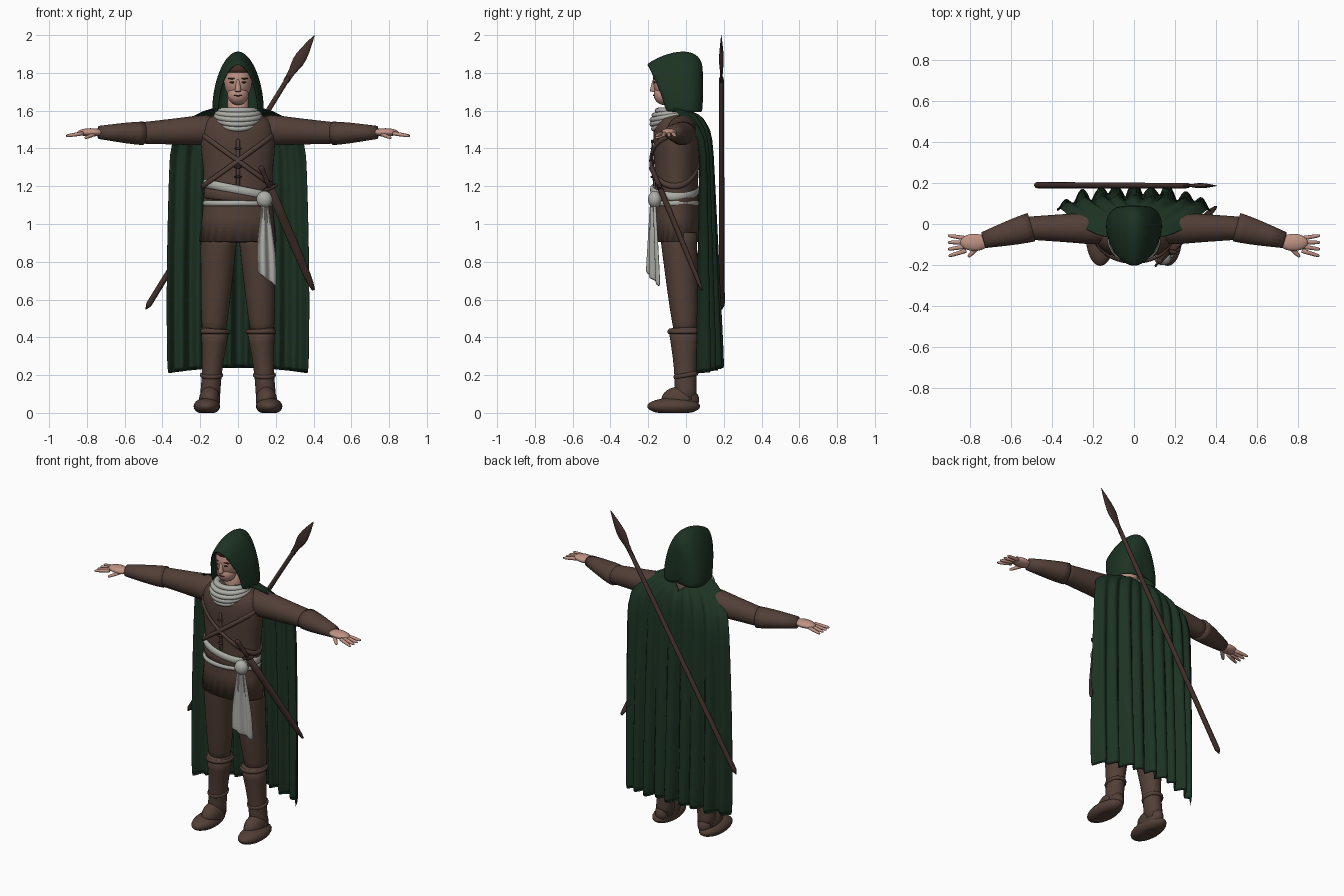
import bpy, bmesh, math
from math import sin, cos, pi, tau
from mathutils import Vector

if "Cube" in bpy.data.objects:
    bpy.data.objects.remove(bpy.data.objects["Cube"])


def material(name, red, green, blue):
    mat = bpy.data.materials.new(name)
    mat.use_nodes = True
    mat.diffuse_color = (red, green, blue, 1)
    shader = mat.node_tree.nodes["Principled BSDF"]
    shader.inputs["Base Color"].default_value = mat.diffuse_color
    shader.inputs["Roughness"].default_value = .8
    return mat


LEATHER = material("brown leather", .085, .05, .038)
GREEN = material("dark green wool", .012, .033, .017)
LINEN = material("grey linen", .42, .42, .39)
SKIN = material("skin", .52, .29, .23)
WOOD = material("dark wood", .055, .03, .025)
HAIR = material("dark hair", .06, .025, .018)


def finish(name, bm, mat, levels=1, thickness=0):
    bmesh.ops.recalc_face_normals(bm, faces=bm.faces[:])
    mesh = bpy.data.meshes.new(name)
    bm.to_mesh(mesh)
    bm.free()
    mesh.materials.append(mat)
    mesh.shade_smooth()
    part = bpy.data.objects.new(name, mesh)
    bpy.context.collection.objects.link(part)
    if thickness:
        part.modifiers.new("Thickness", "SOLIDIFY").thickness = thickness
    if levels:
        smooth = part.modifiers.new("Smooth", "SUBSURF")
        smooth.levels = smooth.render_levels = levels


def bridge(bm, rows, closed=True):
    for low, high in zip(rows, rows[1:]):
        count = len(low)
        for i in range(count if closed else count - 1):
            k = (i + 1) % count
            bm.faces.new((low[i], low[k], high[k], high[i]))


def rod(name, start, end, stops, mat, flat=1.0, side=1, sides=16):
    """Straight lofted part; stops are (fraction, radius), flat scales its depth."""
    start, end = Vector(start), Vector(end)
    axis = (end - start).normalized()
    across = Vector((0, 1, 0)).cross(axis).normalized()
    depth = axis.cross(across) * flat
    bm = bmesh.new()
    rows = []
    for fraction, radius in stops:
        row = []
        for i in range(sides):
            angle = tau * i / sides
            point = start.lerp(end, fraction) + radius * (across * cos(angle) + depth * sin(angle))
            point.x *= side
            row.append(bm.verts.new(point))
        rows.append(row)
    bridge(bm, rows)
    crease = bm.edges.layers.float.new("crease_edge")
    for ring in (rows[0], rows[-1]):
        for edge in bm.faces.new(ring).edges:
            edge[crease] = .9
    finish(name, bm, mat)


def ball(name, centre, radii, mat, side=1):
    """Ellipsoid, flattened where it meets the ground."""
    bm = bmesh.new()
    bmesh.ops.create_uvsphere(bm, u_segments=24, v_segments=16, radius=1)
    for vert in bm.verts:
        x, y, z = (c + r * p for c, r, p in zip(centre, radii, vert.co))
        vert.co = (x * side, y, max(z, 0))
    finish(name, bm, mat, levels=0)


def hoop(name, width, centre, mat, thick, height, ratio=.68, drop=0, tilt=0):
    """Band around the body, dropping at the front or tilting sideways."""
    bm = bmesh.new()
    rows = []
    steps = 40
    for i in range(steps):
        angle = tau * i / steps
        out = Vector((sin(angle), -cos(angle), 0))
        middle = Vector(centre) + width * Vector((out.x, out.y * ratio, -tilt * out.x))
        middle.z += drop * out.y
        row = []
        for k in range(8):
            turn = tau * k / 8
            rise = Vector((0, 0, height * sin(turn)))
            row.append(bm.verts.new(middle + out * thick * cos(turn) + rise))
        rows.append(row)
    bridge(bm, rows + rows[:1])
    finish(name, bm, mat, levels=0)


def cloth(name, shape, columns, rows, mat, thickness, close_end=False):
    """Sheet whose points come from shape(across, along), both running from zero to one."""
    bm = bmesh.new()
    grid = [[bm.verts.new(shape(i / columns, j / rows)) for i in range(columns + 1)]
            for j in range(rows + 1)]
    bridge(bm, grid, closed=False)
    if close_end:
        bm.faces.new(grid[-1])
    finish(name, bm, mat, thickness=thickness)


# Tunic with flared skirt, placket and toggles
rod("tunic", (0, -.05, .9), (0, -.05, 1.6),
    ((0, .21), (.4, .17), (.7, .2), (.85, .2), (.95, .17), (1, .07)), LEATHER, flat=.63, sides=24)
rod("tunic_placket", (0, -.17, 1.2), (0, -.18, 1.45), ((0, .01), (1, .01)), LEATHER, flat=.5)
for i in range(4):
    ball("toggle", (0, -.18, 1.25 + .05 * i), (.02, .008, .006), WOOD)

# Limbs and paired features, built once per side
for label, side in (("left", 1), ("right", -1)):
    rod(label + "_leg", (.13, 0, .4), (.1, -.04, .95),
        ((0, .06), (.3, .078), (.5, .084), (.8, .095), (1, .1)), LEATHER, side=side)
    rod(label + "_boot_shaft", (.15, 0, .06), (.12, -.01, .45),
        ((0, .055), (.3, .052), (.6, .058), (1, .078)), LEATHER, flat=1.1, side=side)
    ball(label + "_boot_foot", (.165, -.065, .035), (.07, .14, .045), LEATHER, side)
    ball(label + "_boot_instep", (.15, -.03, .07), (.056, .1, .07), LEATHER, side)
    hoop(label + "_ankle_strap", .053, (.14 * side, 0, .2), LEATHER, .008, .012, ratio=1.1, drop=.01)
    hoop(label + "_boot_cuff", .073, (.12 * side, -.01, .43), LEATHER, .008, .012, ratio=1.1)
    rod(label + "_sleeve", (.1, -.02, 1.5), (.55, -.02, 1.48),
        ((0, .07), (.2, .085), (.4, .074), (.7, .065), (1, .055)), LEATHER, side=side)
    rod(label + "_bracer", (.5, -.015, 1.48), (.74, -.08, 1.485),
        ((0, .064), (.3, .06), (1, .035)), LEATHER, flat=1.15, side=side)
    ball(label + "_palm", (.78, -.09, 1.485), (.07, .042, .022), SKIN, side)
    taper = ((0, .012), (.6, .011), (.9, .009), (1, .005))
    for i in range(4):
        angle = .15 - .15 * i
        knuckle = Vector((.82, -.07 - .02 * i, 1.48))
        tip = knuckle + .09 * Vector((cos(angle), sin(angle), -.15))
        rod(label + "_finger", knuckle, tip, taper, SKIN, side=side, sides=8)
    rod(label + "_thumb", (.75, -.1, 1.48), (.81, -.16, 1.455), taper, SKIN, flat=1.2, side=side, sides=8)
    ball(label + "_eye", (.03, -.167, 1.75), (.014, .006, .005), HAIR, side)
    ball(label + "_brow", (.032, -.166, 1.77), (.022, .008, .004), HAIR, side)

# Head
ball("head", (0, -.09, 1.76), (.075, .085, .11), SKIN)
ball("jaw", (0, -.115, 1.685), (.056, .056, .055), SKIN)
ball("hair", (0, -.09, 1.82), (.074, .085, .045), HAIR)
ball("mouth", (0, -.168, 1.68), (.022, .006, .004), HAIR)
rod("nose", (0, -.176, 1.7), (0, -.168, 1.765), ((0, .016), (.2, .018), (1, .008)), SKIN, sides=8)
rod("neck", (0, -.04, 1.5), (0, -.05, 1.7), ((0, .06), (1, .055)), SKIN)


# Hood, a run of arches from the brim to the back
def hood_shape(across, along):
    arch = sin(pi * across)
    width = .14 * (1 - 1.6 * (along - .35) ** 2)
    top = 1.915 - .33 * (along - .45) ** 2
    back = sin(along * pi / 2)
    base_y = -.11 + .2 * back
    return (width * cos(pi * across) * (1 - .2 * arch),
            base_y + arch * .1 * (back - 1),
            1.59 + (top - 1.59) * arch ** .75)


cloth("hood", hood_shape, 24, 8, GREEN, .015, close_end=True)


# Cape, spreading over the shoulders and then falling in deepening folds
def cape_shape(across, along):
    u = 2 * across - 1
    spread = min(1, 3 * along)
    fall = max(0, along * 1.5 - .5)
    depth = .012 * spread + .022 * fall
    width = .1 + .26 * spread + .02 * sin(pi * fall * .7)
    middle_y = .06 + .07 * spread + .04 * fall
    edge_y = -.07 + .16 * spread ** 2
    fold = .75 * cos(9 * pi * u) + .35 * sin(17 * u + 1)
    sway = .3 * depth * sin(9 * pi * u) * (1 - u * u)
    neckline = .08 * (1 - spread) * (1 - abs(u) ** .6)
    return (width * u + sway,
            middle_y + (edge_y - middle_y) * abs(u) ** 2.5 + depth * fold,
            1.62 - .15 * spread ** 2 - 1.27 * fall - neckline + .03 * fall * (1 - u * u))


cloth("cape", cape_shape, 90, 9, GREEN, .008)

# Scarf wraps
for i in range(5):
    hoop("scarf_wrap", .09 + .02 * sin(pi * i / 4), (0, -.065 - .005 * i, 1.6 - .014 * i),
         LINEN, .02, .016, ratio=.9, drop=.01 * i)

# Crossed chest straps, belt and sash
for slope in (.72, -.72):
    hoop("chest_strap", .187, (0, -.06, 1.335), LEATHER, .008, .016, tilt=slope)
hoop("belt", .174, (0, -.06, 1.145), LEATHER, .008, .028, tilt=.1)
hoop("sash_upper", .174, (0, -.06, 1.18), LINEN, .013, .024, tilt=.2)
hoop("sash_lower", .178, (0, -.06, 1.11), LINEN, .01, .015)
ball("sash_knot", (.14, -.165, 1.13), (.042, .036, .045), LINEN)


# Hanging sash end, wrapped around the hip with a slanted hem
def tail_shape(across, along):
    offset = across - .5
    width = .035 + .065 * min(1, 1.6 * along)
    return (.146 + .012 * along + offset * width,
            -.178 + offset * .075 * (.4 + .6 * along) + .008 * sin(13 * across),
            1.11 - along * (.37 + .075 * across))


cloth("sash_tail", tail_shape, 14, 7, LINEN, .008)

# Sword in its scabbard
HILT, TIP = (.12, -.185, 1.305), (.4, .085, .65)
rod("sword_grip", HILT, TIP, ((0, .012), (.02, .018), (.04, .012), (.18, .013)), WOOD)
rod("sword_guard", HILT, TIP, ((.165, .045), (.185, .045)), WOOD, flat=.3)
rod("scabbard", HILT, TIP, ((.18, .025), (.6, .025), (.93, .021), (1, .008)), WOOD, flat=.6)

# Spear slung across the back
BUTT, POINT = (-.49, .19, .545), (.405, .187, 2)
rod("spear_shaft", BUTT, POINT, ((0, .016), (.86, .013)), WOOD)
rod("spear_head", BUTT, POINT, ((.83, .016), (.87, .017), (.9, .036), (.94, .029), (1, .002)), WOOD, flat=.4)
